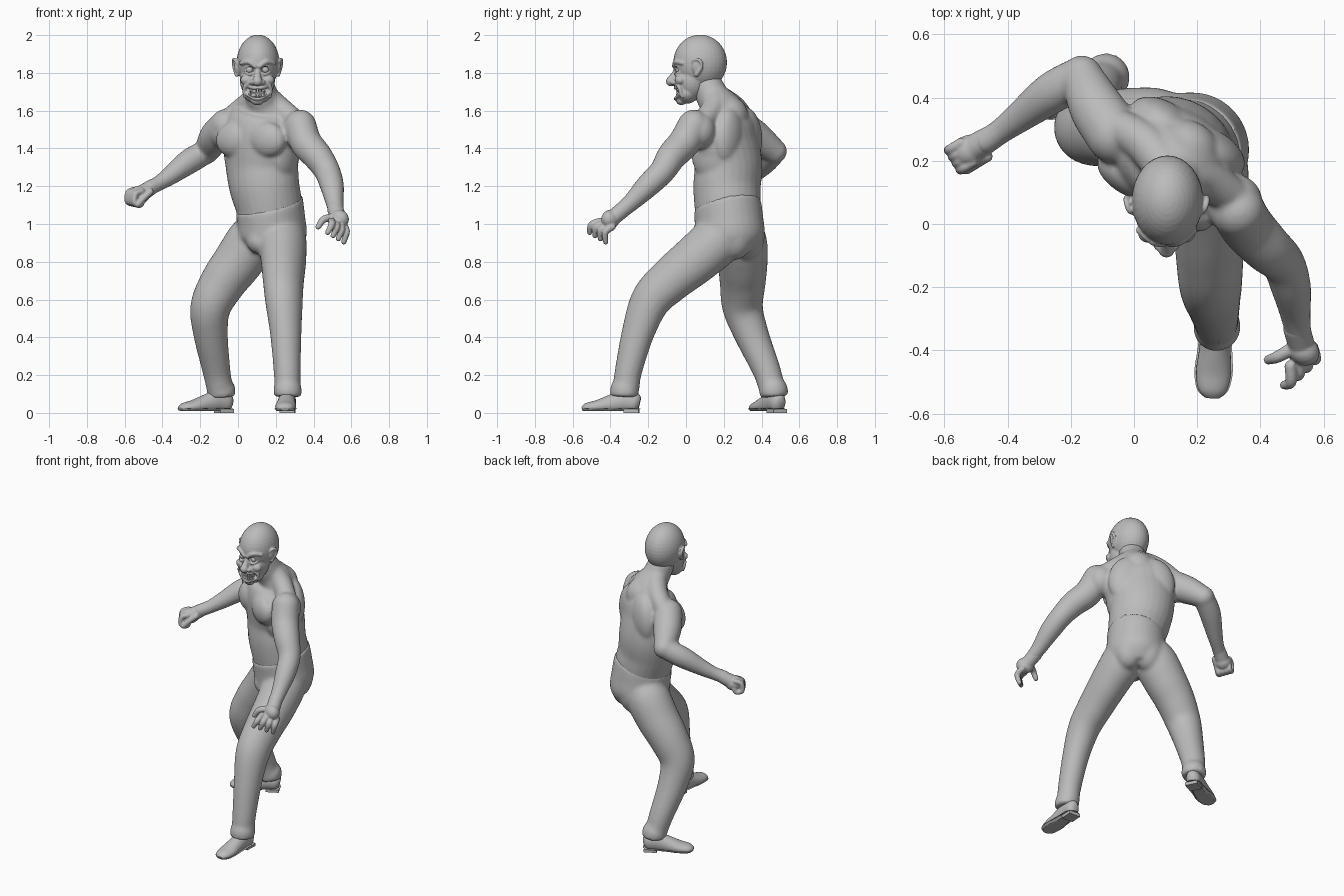
import bpy, bmesh, math
from mathutils import Vector, Matrix

default_cube = bpy.data.objects.get("Cube")
if default_cube:
    bpy.data.objects.remove(default_cube, do_unlink=True)

# One plain grey for the whole figure
GREY = (.5, .5, .5, 1)
material = bpy.data.materials.new("plain_grey")
material.use_nodes = True
material.diffuse_color = GREY
material.node_tree.nodes["Principled BSDF"].inputs["Base Color"].default_value = GREY

# The trunk is turned: FRONT is where the chest points, SIDE its left
FRONT = Vector((-.515, -.857, 0))
SIDE = Vector((.857, -.515, 0))
TURN = math.atan2(SIDE.y, SIDE.x)


def ball(bm, centre, radii, turn=0.0, tilt=0.0):
    """Ellipsoid, turned about z and tilted about y."""
    matrix = (Matrix.Translation(Vector(centre)) @ Matrix.Rotation(turn, 4, 'Z')
              @ Matrix.Rotation(tilt, 4, 'Y') @ Matrix.Diagonal((*radii, 1)))
    bmesh.ops.create_uvsphere(bm, u_segments=32, v_segments=20, radius=1, matrix=matrix)


def spline(points, steps=6):
    """Catmull-Rom interpolation of tuples of any length."""
    result = []
    last = len(points) - 1
    for i in range(last):
        a, b = points[max(i - 1, 0)], points[i]
        c, d = points[i + 1], points[min(i + 2, last)]
        for k in range(steps):
            t = k / steps
            result.append([q + t / 2 * (r - p + t * (2 * p - 5 * q + 4 * r - s
                           + t * (3 * (q - r) + s - p)))
                           for p, q, r, s in zip(a, b, c, d)])
    return result + [list(points[last])]


def loft(bm, points, rounded=True, side=SIDE, sides=28):
    """Skin elliptical rings (x, y, z, width[, depth]) along a smooth path."""
    path = spline(points)
    centres = [Vector(p[:3]) for p in path]
    rings = []
    for i, p in enumerate(path):
        along = (centres[min(i + 1, len(path) - 1)] - centres[max(i - 1, 0)]).normalized()
        u = (side - along * side.dot(along)).normalized()
        v = along.cross(u)
        ring = []
        for k in range(sides):
            angle = math.tau * k / sides
            offset = u * math.cos(angle) * p[3] + v * math.sin(angle) * p[-1]
            ring.append(bm.verts.new(centres[i] + offset))
        rings.append(ring)
    faces = [bm.faces.new(rings[0]), bm.faces.new(rings[-1])]
    for lower, upper in zip(rings, rings[1:]):
        for k in range(sides):
            n = (k + 1) % sides
            faces.append(bm.faces.new((lower[k], lower[n], upper[n], upper[k])))
    bmesh.ops.recalc_face_normals(bm, faces=faces)
    if rounded:
        for end in (path[0], path[-1]):
            ball(bm, end[:3], [end[3]] * 3)
    return [v for ring in rings for v in ring]


def finish(name, bm, voxel=0.0, relax=0, smooth=True):
    """Make the object, optionally fusing overlapping parts into one skin."""
    mesh = bpy.data.meshes.new(name)
    for face in bm.faces:
        face.smooth = smooth
    bm.to_mesh(mesh)
    bm.free()
    mesh.materials.append(material)
    obj = bpy.data.objects.new(name, mesh)
    bpy.context.collection.objects.link(obj)
    if voxel:
        fuse = obj.modifiers.new("fuse", 'REMESH')
        fuse.mode = 'VOXEL'
        fuse.voxel_size = voxel
        fuse.use_smooth_shade = True
    if relax:
        soften = obj.modifiers.new("soften", 'SMOOTH')
        soften.factor = .5
        soften.iterations = relax
    return obj


# Torso: trunk, neck, muscles and both arms in one skin
bm = bmesh.new()
loft(bm, [(.17, .22, 1.0, .168, .165), (.163, .22, 1.1, .178, .175),
          (.14, .217, 1.2, .19, .174), (.127, .225, 1.31, .2, .172),
          (.125, .205, 1.43, .22, .165), (.13, .195, 1.53, .21, .152),
          (.14, .18, 1.61, .15, .11), (.13, .14, 1.67, .085, .085)], rounded=False)
loft(bm, [(.16, .22, 1.57, .11), (.13, .15, 1.66, .09), (.11, .11, 1.74, .081)])
chest = Vector((.125, .2, 1.46))
for sign in (-1, 1):
    across = SIDE * sign
    breast = chest + FRONT * .112 + across * .098 - Vector((0, 0, .012))
    ball(bm, breast, (.112, .062, .095), TURN, sign * .15)                             # pec
    ball(bm, chest - FRONT * .085 + across * .09, (.115, .07, .16), TURN, -sign * .15)  # back
    ball(bm, chest + across * .14 - Vector((0, 0, .08)), (.065, .11, .15), TURN)       # lat
    ball(bm, chest + across * .225 + Vector((0, -.02, .035)), (.087, .093, .1), TURN)  # deltoid
    loft(bm, [(*(chest + across * .2 + Vector((0, 0, .09))), .06),
              (*(chest + across * .1 + Vector((0, 0, .158))), .065), (.13, .14, 1.685, .07)])

# Left arm reaches out, then forward and down
loft(bm, [(.33, .04, 1.52, .085), (.36, -.01, 1.43, .085), (.42, -.075, 1.36, .079),
          (.472, -.125, 1.28, .069), (.498, -.205, 1.2, .063),
          (.512, -.295, 1.11, .047), (.525, -.375, 1.045, .04)])
# Right arm is drawn back, the elbow bent
loft(bm, [(-.06, .28, 1.52, .09), (-.12, .37, 1.46, .086), (-.165, .468, 1.385, .066)])
loft(bm, [(-.165, .468, 1.385, .064), (-.26, .415, 1.33, .066),
          (-.36, .34, 1.255, .05), (-.42, .295, 1.215, .041), (-.47, .26, 1.19, .041)])
finish("torso_and_arms", bm, .009, 9)

# Left hand: open, the fingers spread and hanging
bm = bmesh.new()
ball(bm, (.535, -.4, 1.025), (.055, .045, .05), -.6)
loft(bm, [(.515, -.33, 1.08, .043), (.532, -.39, 1.03, .042)])
fingers = [Vector((.495, -.45, 1.015)), Vector((.565, -.39, .985))]
tips = [Vector((.475, -.51, .955)), Vector((.56, -.425, .905))]
for i in range(4):
    base = fingers[0].lerp(fingers[1], i / 3)
    tip = tips[0].lerp(tips[1], i / 3)
    knuckle = base.lerp(tip, .5) + Vector((.012, -.02, .012))
    loft(bm, [(*base, .019), (*knuckle, .018), (*tip, .014)])
loft(bm, [(.51, -.39, 1.035, .022), (.455, -.42, 1.025, .019), (.425, -.43, .985, .015)])
finish("left_hand", bm, .005, 3)

# Right hand: a fist
bm = bmesh.new()
palm = Vector((-.52, .232, 1.155))
reach = Vector((-.82, -.5, -.25)).normalized()
width = Vector((.45, -.75, -.1)).normalized()
ball(bm, palm, (.055, .05, .048), .5)
loft(bm, [(-.45, .275, 1.2, .039), (*palm, .045)])
for i in range(4):
    base = palm + width * (.024 * i - .036)
    curl = [(.01, .025), (.05, .02), (.055, -.025), (.02, -.045), (.005, -.025)]
    loft(bm, [(*(base + reach * out + Vector((0, 0, up))), .016) for out, up in curl])
thumb = palm + width * .045
loft(bm, [(*(thumb + reach * out + Vector((0, 0, up))), .017)
          for out, up in [(-.04, .01), (0, -.01), (.04, -.035)]])
finish("right_fist", bm, .005, 3)

# Trousers: pelvis with a slanted waistband, seat and both legs
bm = bmesh.new()
pelvis = loft(bm, [(.18, .24, .85, .13, .13), (.183, .235, .93, .18, .182),
                   (.175, .227, 1.02, .18, .183), (.165, .219, 1.1, .179, .178)], False)
for v in pelvis:
    if v.co.z > 1:
        v.co.z += (v.co.z - 1) * (1.2 * (v.co.x - .17) + .7 * (v.co.y - .2))
for sign in (-1, 1):
    ball(bm, Vector((.18, .24, .94)) - FRONT * .06 + SIDE * sign * .06, (.095, .095, .13))
ball(bm, (.115, .13, .91), (.07, .07, .07))
loft(bm, [(.21, .22, 1.02, .1, .1), (.23, .18, .93, .128, .135), (.24, .06, .82, .12, .133),
          (.24, -.08, .705, .108, .121), (.243, -.187, .595, .098, .109),
          (.253, -.255, .42, .082, .088), (.26, -.305, .22, .071, .073),
          (.261, -.315, .15, .07, .072), (.263, -.325, .12, .075, .078),
          (.263, -.328, .085, .072, .075)], False)
loft(bm, [(.13, .26, 1.02, .1), (.08, .29, .92, .135), (0, .3, .8, .132),
          (-.08, .3, .69, .122), (-.145, .3, .56, .108), (-.145, .345, .42, .092),
          (-.115, .425, .23, .075), (-.1, .45, .15, .071),
          (-.09, .463, .12, .077), (-.088, .467, .085, .073)], False)
finish("trousers", bm, .01, 14)


# Shoes: a low upper, a wider flat sole and a heel block
def shoe(name, origin, direction):
    way = Vector((*direction, 0)).normalized()
    cross = Vector((0, 0, 1)).cross(way)
    profile = [(-.055, .05, .022, .03), (-.03, .055, .042, .055), (.03, .06, .046, .06),
               (.1, .045, .05, .05), (.17, .033, .055, .035), (.225, .027, .045, .026),
               (.25, .022, .022, .012)]
    for part in ("upper", "sole"):
        bm = bmesh.new()
        grow = 1.1 if part == "sole" else 1
        low, high = (.01, .022) if part == "sole" else (.018, 1)
        for v in loft(bm, [(*(Vector((*origin, z)) + way * d), w * grow, h)
                           for d, z, w, h in profile], False, cross):
            v.co.z = min(max(v.co.z, low), high)
        if part == "sole":
            spot = Matrix.Translation(Vector((*origin, .01)) - way * .012)
            facing = Matrix.Rotation(math.atan2(way.y, way.x), 4, 'Z')
            bmesh.ops.create_cube(bm, size=1, matrix=spot @ facing
                                  @ Matrix.Diagonal((.08, .08, .02, 1)))
        finish(name + "_" + part, bm, smooth=part == "upper")


shoe("left_shoe", (.262, -.3), (-.06, -1))
shoe("right_shoe", (-.085, .475), (-.89, -.45))

# Head: skull, face, jaw, brows, nose, folds, lips and ears
MID = .103
bm = bmesh.new()
ball(bm, (MID + .003, .075, 1.855), (.113, .142, .147))
ball(bm, (MID, .03, 1.765), (.093, .09, .115))
ball(bm, (MID, .005, 1.695), (.076, .06, .058))
ball(bm, (MID, -.025, 1.655), (.036, .028, .026))
loft(bm, [(MID, -.048, 1.835, .013), (MID, -.058, 1.8, .015), (MID, -.08, 1.755, .026)])
for sign in (-1, 1):
    def at(x, y, z, r):
        return (MID + sign * x, y, z, r)
    ball(bm, at(.055, -.03, 1.762, 0)[:3], (.035, .03, .028))
    ball(bm, at(.026, -.064, 1.75, 0)[:3], (.016, .02, .015))
    loft(bm, [at(.012, -.062, 1.835, .012), at(.045, -.053, 1.858, .014), at(.085, -.02, 1.852, .012)])
    loft(bm, [at(.022, -.05, 1.8, .006), at(.042, -.056, 1.792, .007), at(.065, -.035, 1.802, .006)])
    loft(bm, [at(.028, -.057, 1.755, .01), at(.067, -.037, 1.725, .011), at(.066, -.02, 1.675, .01)])
    ball(bm, at(.11, .06, 1.83, 0)[:3], (.014, .028, .042), 0, sign * .15)
    loft(bm, [at(.104, .035, 1.845, .007), at(.118, .042, 1.868, .008), at(.127, .07, 1.868, .009),
              at(.125, .083, 1.835, .009), at(.11, .055, 1.79, .011)])
for height, bend in ((1.72, 4), (1.663, 8)):
    loft(bm, [(MID + x, 6 * x * x - .056, height + bend * x * x, .009)
              for x in (-.058, -.029, 0, .029, .058)])
head = finish("head", bm, .0045, 2)

# Hollows for the eye sockets and the open mouth
bm = bmesh.new()
ball(bm, (MID, -.06, 1.692), (.052, .038, .022))
for sign in (-1, 1):
    ball(bm, (MID + sign * .042, -.058, 1.818), (.024, .022, .017))
cutter = finish("face_cutter", bm)
cutter.hide_render = True
cutter.display_type = 'WIRE'
cut = head.modifiers.new("hollows", 'BOOLEAN')
cut.operation = 'DIFFERENCE'
cut.object = cutter
cutter.hide_set(True)

# Eyeballs
bm = bmesh.new()
for sign in (-1, 1):
    ball(bm, (MID + sign * .042, -.036, 1.816), (.019, .019, .019))
finish("eyes", bm)

# Two rows of teeth
bm = bmesh.new()
for row in (1.705, 1.682):
    for i in range(-3, 4):
        x = .014 * i
        place = Matrix.Translation((MID + x, 6 * x * x - .046, row + 4 * x * x))
        bmesh.ops.create_cube(bm, size=1, matrix=place @ Matrix.Diagonal((.012, .014, .018, 1)))
finish("teeth", bm, smooth=False)
